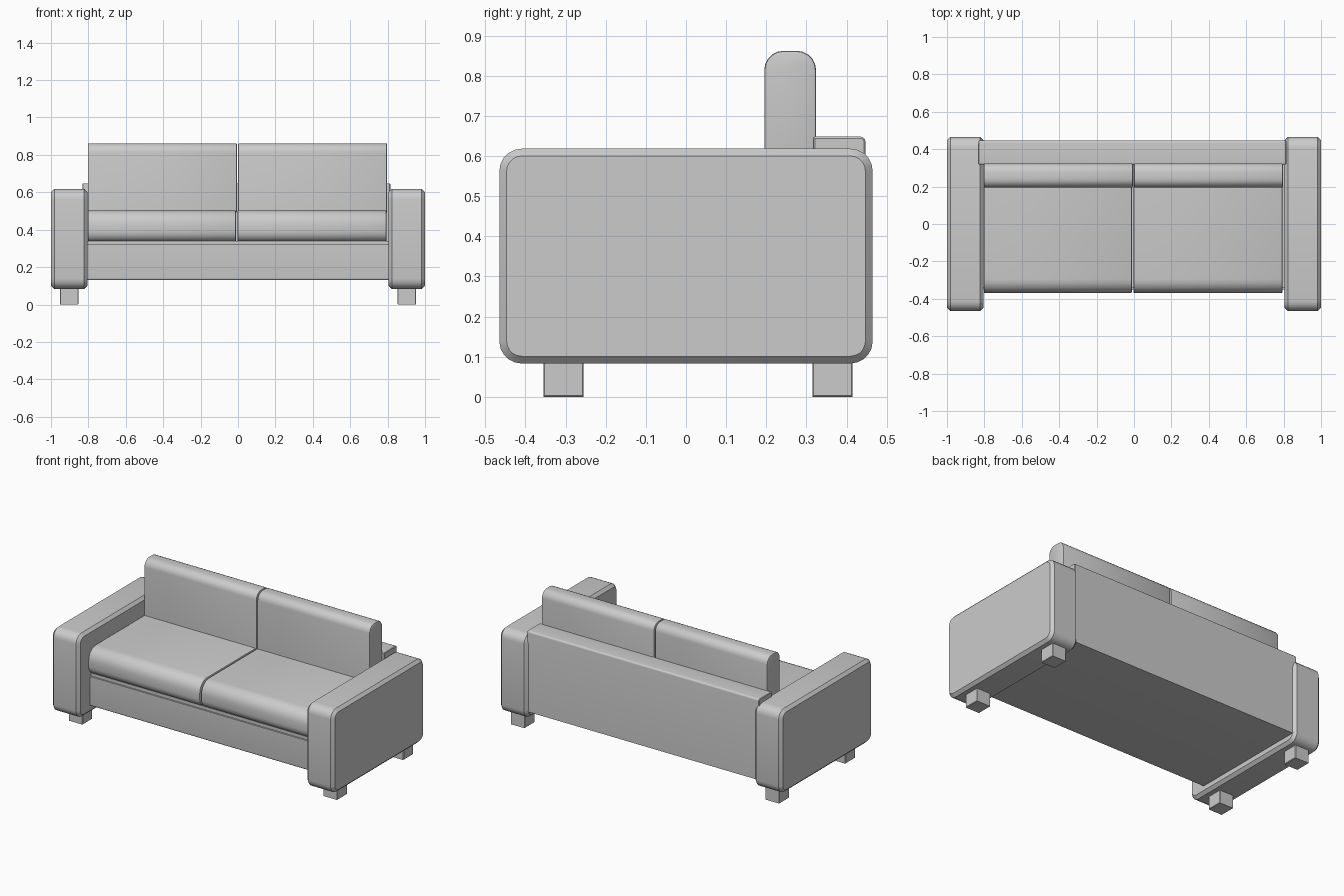
import bpy, bmesh, math
from mathutils import Vector

if "Cube" in bpy.data.objects:
    bpy.data.objects.remove(bpy.data.objects["Cube"])


def rounded(corners, seg=5):
    """Round each (y, z, radius) corner of a right-angled outline."""
    pts = []
    n = len(corners)
    for i, (y, z, r) in enumerate(corners):
        p = Vector((y, z))
        if r == 0:
            pts.append(p)
            continue
        a = (Vector(corners[i - 1][:2]) - p).normalized() * r
        b = (Vector(corners[(i + 1) % n][:2]) - p).normalized() * r
        for k in range(seg + 1):
            t = math.pi / 2 * k / seg
            pts.append(p + a * (1 - math.sin(t)) + b * (1 - math.cos(t)))
    return pts


def slab(name, corners, x0, x1, cap=0.0, cap_seg=1, seg=5):
    """Extrude a rounded side profile along x and soften the rim of both end caps."""
    bm = bmesh.new()
    face = bm.faces.new([bm.verts.new((x0, p.x, p.y)) for p in rounded(corners, seg)])
    ext = bmesh.ops.extrude_face_region(bm, geom=[face])
    for v in ext["geom"]:
        if isinstance(v, bmesh.types.BMVert):
            v.co.x = x1
    bmesh.ops.recalc_face_normals(bm, faces=bm.faces)
    if cap:
        rim = [e for e in bm.edges if abs(e.verts[0].co.x - e.verts[1].co.x) < 1e-6]
        bmesh.ops.bevel(bm, geom=rim, offset=cap, segments=cap_seg, profile=0.5,
                        affect='EDGES', clamp_overlap=True)
    mesh = bpy.data.meshes.new(name)
    bm.to_mesh(mesh)
    bm.free()
    ob = bpy.data.objects.new(name, mesh)
    bpy.context.collection.objects.link(ob)
    bpy.ops.object.select_all(action='DESELECT')
    ob.select_set(True)
    bpy.context.view_layer.objects.active = ob
    bpy.ops.object.shade_smooth_by_angle(angle=math.radians(30))
    return ob


def rect(y0, y1, z0, z1, r=(0, 0, 0, 0)):
    """Corner order: front bottom, back bottom, back top, front top."""
    return [(y0, z0, r[0]), (y1, z0, r[1]), (y1, z1, r[2]), (y0, z1, r[3])]


# Base under the seat, with a thin shadow step at its top
slab("base", rect(-0.35, 0.40, 0.13, 0.32, (0.012, 0, 0, 0)), -0.82, 0.82)
slab("base_top", rect(-0.34, 0.40, 0.31, 0.34), -0.81, 0.81)

# Back panel between the arms
slab("back_panel", rect(0.318, 0.447, 0.13, 0.648, (0, 0, 0.012, 0.004)),
     -0.832, 0.815, cap=0.014)

for side, s in (("left", -1), ("right", 1)):
    # Rounded arm blocks
    slab(side + "_arm", rect(-0.465, 0.465, 0.083, 0.618, (0.055,) * 4),
         s * 0.805, s * 1.0, cap=0.018)
    # Square feet
    for end, y in (("front", -0.305), ("back", 0.365)):
        slab(f"{side}_{end}_leg", rect(y - 0.05, y + 0.05, 0, 0.10),
             s * 0.853, s * 0.953, cap=0.003)

# Seat and back cushions, two of each
for side, x0, x1 in (("left", -0.803, -0.012), ("right", -0.003, 0.793)):
    slab(side + "_seat_cushion", rect(-0.37, 0.32, 0.335, 0.505, (0.055, 0, 0, 0.075)),
         x0, x1, cap=0.006, cap_seg=2)
for side, x0, x1 in (("left", -0.803, -0.006), ("right", 0.0, 0.797)):
    slab(side + "_back_cushion", rect(0.195, 0.324, 0.49, 0.862, (0, 0, 0.048, 0.048)),
         x0, x1, cap=0.006, cap_seg=2)
